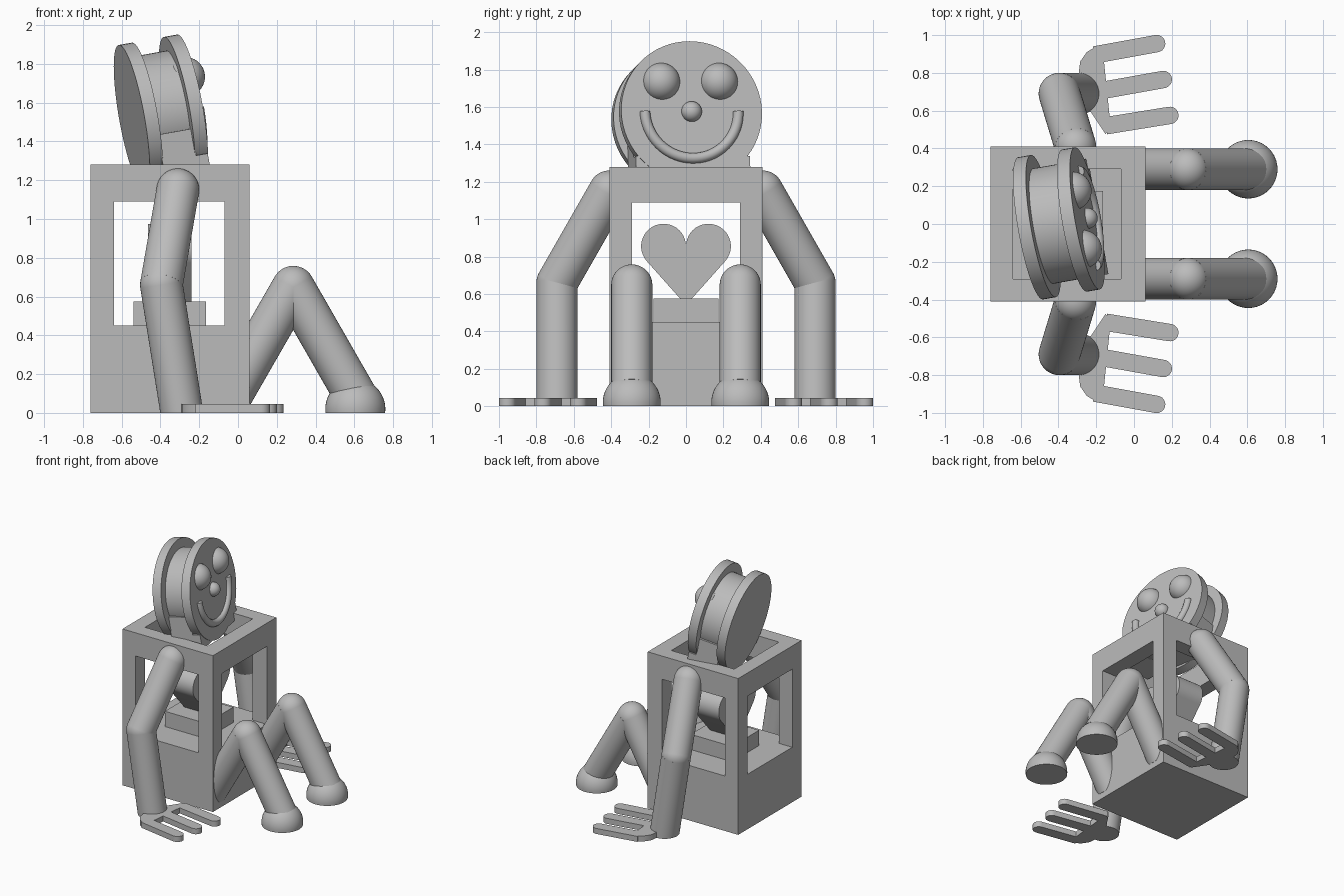
import bpy, bmesh
from math import radians, sin, cos, pi
from mathutils import Matrix, Vector

cube = bpy.data.objects.get("Cube")
if cube:
    bpy.data.objects.remove(cube, do_unlink=True)

grey = bpy.data.materials.new("plain_grey")
grey.use_nodes = True
grey.diffuse_color = (0.5, 0.5, 0.5, 1)
grey.node_tree.nodes["Principled BSDF"].inputs["Base Color"].default_value = (0.5, 0.5, 0.5, 1)


def finish(name, bm, ground=False):
    """Clip at the ground if asked, smooth soft edges and make the object."""
    if ground:
        geom = bm.verts[:] + bm.edges[:] + bm.faces[:]
        cut = bmesh.ops.bisect_plane(bm, geom=geom, plane_co=(0, 0, 0),
                                     plane_no=(0, 0, 1), clear_inner=True)
        rim = [e for e in cut["geom_cut"] if isinstance(e, bmesh.types.BMEdge)]
        if rim:
            bmesh.ops.edgenet_fill(bm, edges=rim)
    bmesh.ops.recalc_face_normals(bm, faces=bm.faces[:])
    for f in bm.faces:
        f.smooth = True
    for e in bm.edges:
        e.smooth = e.calc_face_angle(pi) < radians(35)
    mesh = bpy.data.meshes.new(name)
    bm.to_mesh(mesh)
    bm.free()
    mesh.materials.append(grey)
    obj = bpy.data.objects.new(name, mesh)
    bpy.context.collection.objects.link(obj)
    return obj


def box(name, lo, hi, m=Matrix()):
    lo, hi = Vector(lo), Vector(hi)
    bm = bmesh.new()
    bmesh.ops.create_cube(bm, size=1, matrix=m @ Matrix.Translation((lo + hi) / 2)
                          @ Matrix.Diagonal((hi - lo).to_4d()))
    return finish(name, bm)


def ball(name, c, r, m=Matrix(), ground=False):
    bm = bmesh.new()
    bmesh.ops.create_uvsphere(bm, u_segments=40, v_segments=24, radius=r,
                              matrix=m @ Matrix.Translation(c))
    return finish(name, bm, ground)


def rod(name, p, q, r, m=Matrix(), ground=False):
    p, q = Vector(p), Vector(q)
    turn = (q - p).to_track_quat('Z', 'Y').to_matrix().to_4x4()
    bm = bmesh.new()
    bmesh.ops.create_cone(bm, cap_ends=True, segments=64, radius1=r, radius2=r,
                          depth=(q - p).length,
                          matrix=m @ Matrix.Translation((p + q) / 2) @ turn)
    return finish(name, bm, ground)


def slab(name, points, offset):
    """Extrude a closed outline by an offset."""
    bm = bmesh.new()
    face = bm.faces.new([bm.verts.new(p) for p in points])
    ext = bmesh.ops.extrude_face_region(bm, geom=[face], use_keep_orig=True)
    bmesh.ops.translate(bm, vec=offset,
                        verts=[v for v in ext["geom"] if isinstance(v, bmesh.types.BMVert)])
    return finish(name, bm)


# Body: open frame on a solid base, made from a 3 x 3 x 3 cell layout
cuts = [(-.76, -.64, -.07, .06), (-.41, -.29, .29, .41), (0, .45, 1.09, 1.28)]


def solid(c):
    i, j, k = c
    if min(c) < 0 or max(c) > 2:
        return False
    return k == 0 or (k == 1 and i != 1 and j != 1) or (k == 2 and not i == j == 1)


bm = bmesh.new()
cells = [(i, j, k) for i in range(3) for j in range(3) for k in range(3)]
for c in filter(solid, cells):
    for axis in range(3):
        for side in (0, 1):
            near = list(c)
            near[axis] += 2 * side - 1
            if solid(near):
                continue
            u, v = [a for a in range(3) if a != axis]
            quad = []
            for du, dv in ((0, 0), (1, 0), (1, 1), (0, 1)):
                n = list(c)
                n[axis] += side
                n[u] += du
                n[v] += dv
                quad.append(bm.verts.new([cuts[a][n[a]] for a in range(3)]))
            bm.faces.new(quad)
bmesh.ops.remove_doubles(bm, verts=bm.verts[:], dist=0.0001)
finish("body_frame", bm)

# Heart on its pedestal
box("pedestal", (-.54, -.175, .44), (-.165, .175, .575))
lobe = [radians(180 - 222 * i / 24) for i in range(25)]
half = [(.12 + .12 * cos(a), .855 + .12 * sin(a)) for a in lobe]
outline = half + [(0, .54)] + [(-y, z) for y, z in reversed(half[1:])]
slab("heart", [(-.465, y, z) for y, z in outline], (.225, 0, 0))

# Head: tilted spool, local x points out of the face
head = (Matrix.Translation((-.247, .03, 1.575)) @ Matrix.Rotation(radians(10), 4, 'Z')
        @ Matrix.Rotation(radians(-10), 4, 'Y'))
rod("face_disc", (-.07, 0, 0), (0, 0, 0), .382, head)
rod("head_drum", (-.25, 0, 0), (-.06, 0, 0), .31, head)
rod("back_disc", (-.31, 0, 0), (-.24, 0, 0), .382, head)
box("neck", (-.245, -.31, -.36), (-.065, .31, -.1), head)
box("neck_foot", (-.245, -.31, -.36), (-.004, .31, -.24), head)
for side, s in (("right", -1), ("left", 1)):
    ball(side + "_eye", (-.025, s * .157, .165), .102, head)
ball("nose", (0, 0, 0), .055, head)

# Smile: half ring of round section
bm = bmesh.new()
rings = []
for i in range(41):
    a = pi + pi * i / 40
    ring = []
    for j in range(16):
        b = 2 * pi * j / 16
        r = .253 + .028 * cos(b)
        ring.append(bm.verts.new(head @ Vector((.028 * sin(b), r * cos(a), r * sin(a)))))
    rings.append(ring)
for r0, r1 in zip(rings, rings[1:]):
    for j in range(16):
        k = (j + 1) % 16
        bm.faces.new((r0[j], r0[k], r1[k], r1[j]))
bm.faces.new(rings[0])
bm.faces.new(rings[-1])
finish("smile", bm)

# Arms, hands and legs on both sides
palm = [(-.15, .475), (-.24, .61), (-.295, .78), (-.285, .86), (-.25, .91),
        (-.2, .94), (-.165, .92), (-.125, .53)]
fingers = [((-.21, .895), (.12, .955)), ((-.18, .705), (.155, .765)),
           ((-.15, .52), (.19, .575))]
for side, s in (("right", -1), ("left", 1)):
    shoulder, elbow = Vector((-.31, s * .41, 1.15)), Vector((-.395, s * .69, .66))
    wrist = Vector((-.28, s * .69, -.06))
    ball(side + "_shoulder", shoulder, .11)
    rod(side + "_upper_arm", shoulder, elbow, .11)
    ball(side + "_elbow", elbow, .11)
    rod(side + "_forearm", elbow, wrist, .11, ground=True)

    slab(side + "_palm", [(x, s * y, 0) for x, y in palm], (0, 0, .045))
    for n, (p, q) in enumerate(fingers):
        p, q = Vector((p[0], s * p[1])), Vector((q[0], s * q[1]))
        d = (q - p).normalized()
        w = Vector((-d.y, d.x)) * .046
        tip = [q + w * cos(pi * i / 12) + d * .046 * sin(pi * i / 12) for i in range(13)]
        shape = [p + w] + tip + [p - w]
        slab(f"{side}_finger_{n + 1}", [(v.x, v.y, 0) for v in shape], (0, 0, .045))

    y = s * .29
    hip, knee, ankle = (-.03, y, .1), (.285, y, .648), (.605, y, .09)
    rod(side + "_thigh", hip, knee, .11, ground=True)
    ball(side + "_knee", knee, .11)
    rod(side + "_shin", knee, ankle, .11, ground=True)
    ball(side + "_foot", (.605, y, .02), .155, ground=True)
